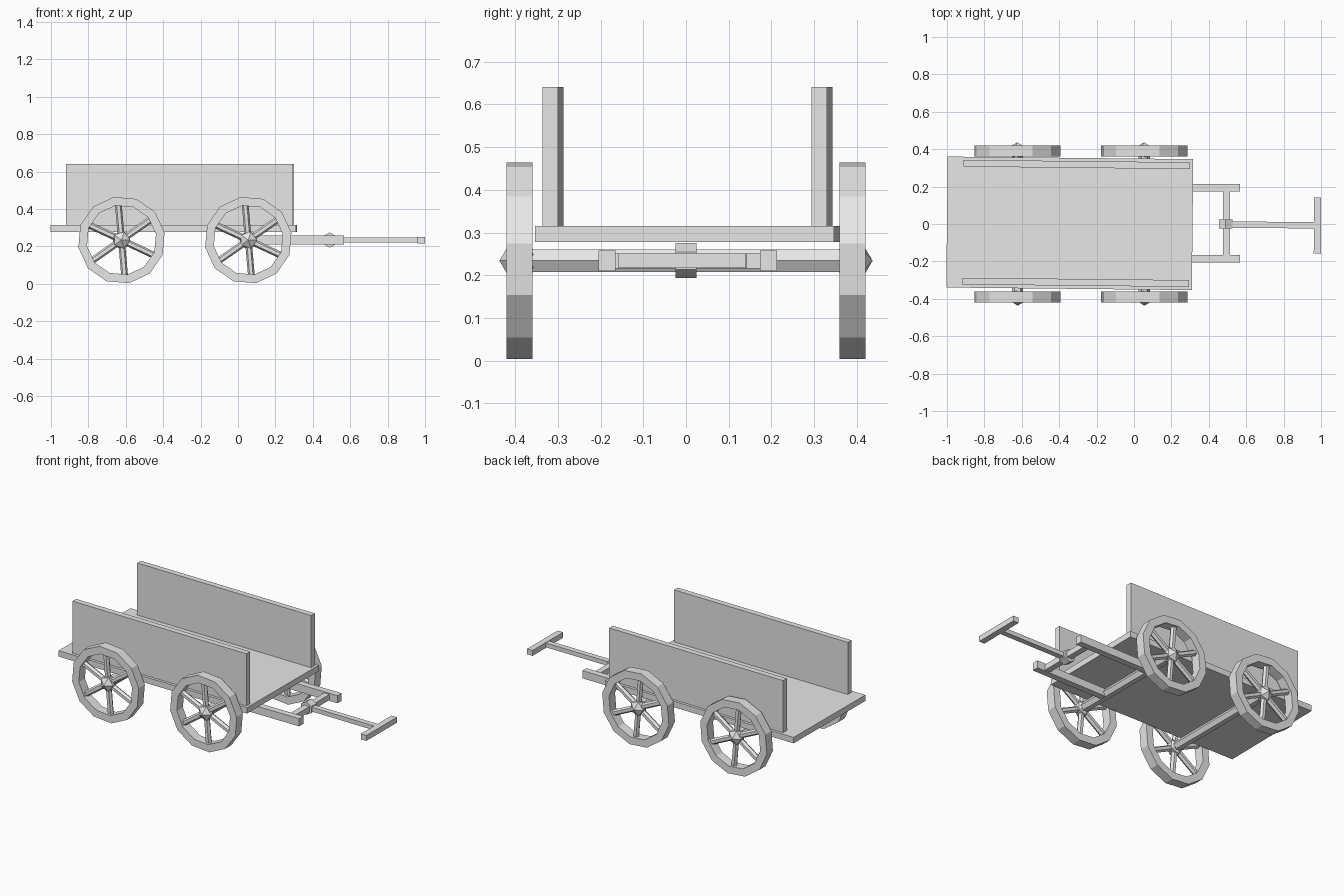
import bpy
import bmesh
from math import radians, pi, cos, sin
from mathutils import Matrix, Vector

cube = bpy.data.objects.get("Cube")
if cube:
    bpy.data.objects.remove(cube, do_unlink=True)

GREY = (0.8, 0.8, 0.8, 1)
mat = bpy.data.materials.new("plain_grey")
mat.use_nodes = True
mat.diffuse_color = GREY
mat.node_tree.nodes["Principled BSDF"].inputs["Base Color"].default_value = GREY


def finish(name, bm):
    bmesh.ops.recalc_face_normals(bm, faces=bm.faces)
    mesh = bpy.data.meshes.new(name)
    bm.to_mesh(mesh)
    bm.free()
    mesh.materials.append(mat)
    obj = bpy.data.objects.new(name, mesh)
    bpy.context.collection.objects.link(obj)
    return obj


def box(name, x, y, z, turn=0):
    """Box from three (low, high) ranges, turned about the world z axis."""
    bm = bmesh.new()
    spans = (x, y, z)
    centre = Matrix.Translation([(a + b) / 2 for a, b in spans])
    size = Matrix.Diagonal([b - a for a, b in spans] + [1])
    spin = Matrix.Rotation(radians(turn), 4, "Z")
    bmesh.ops.create_cube(bm, size=1, matrix=spin @ centre @ size)
    return finish(name, bm)


def rod(name, start, end, radius, roll=0):
    """Six-sided rod between two points."""
    start, end = Vector(start), Vector(end)
    bm = bmesh.new()
    aim = (end - start).to_track_quat("Z", "Y").to_matrix().to_4x4()
    place = Matrix.Translation((start + end) / 2) @ aim @ Matrix.Rotation(radians(roll), 4, "Z")
    bmesh.ops.create_cone(bm, cap_ends=True, segments=6, radius1=radius, radius2=radius,
                          depth=(end - start).length, matrix=place)
    return finish(name, bm)


def rim(name, x, y, z, outer, inner, width, sides=12):
    """Faceted ring around the y axis."""
    bm = bmesh.new()
    rings = []
    for i in range(sides):
        a = 2 * pi * i / sides + radians(10)
        rings.append([bm.verts.new((x + r * cos(a), y + d * width / 2, z + r * sin(a)))
                      for r, d in ((outer, -1), (outer, 1), (inner, 1), (inner, -1))])
    for i, ring in enumerate(rings):
        after = rings[(i + 1) % sides]
        for k in range(4):
            n = (k + 1) % 4
            bm.faces.new((ring[k], ring[n], after[n], after[k]))
    return finish(name, bm)


def hub(name, x, y, z):
    """Faceted hub with a point facing outward."""
    bm = bmesh.new()
    place = (Matrix.Translation((x, y, z)) @ Matrix.Rotation(pi / 2, 4, "X")
             @ Matrix.Diagonal((0.052, 0.052, 0.047, 1)))
    bmesh.ops.create_icosphere(bm, subdivisions=1, radius=1, matrix=place)
    return finish(name, bm)


# Bed and side boards, very slightly skewed
SKEW = -0.6
box("bed", (-1.0, 0.313), (-0.35, 0.35), (0.278, 0.315), SKEW)
for label, y in (("right", -0.315), ("left", 0.315)):
    box(label + "_side_board", (-0.915, 0.297), (y - 0.018, y + 0.018), (0.315, 0.641), SKEW)

# Wheels and axles
AXLE_Z, RADIUS = 0.234, 0.234
for end, x in (("rear", -0.623), ("front", 0.055)):
    rod(end + "_axle", (x, -0.39, AXLE_Z), (x, 0.39, AXLE_Z), 0.03, roll=30)
    for side, y in (("right", -0.39), ("left", 0.39)):
        name = f"{end}_{side}_"
        rim(name + "rim", x, y, AXLE_Z, RADIUS, 0.187, 0.06)
        hub(name + "hub", x, y, AXLE_Z)
        for k in range(6):
            a = radians(95 + 60 * k)
            tip = (x + 0.195 * cos(a), y, AXLE_Z + 0.195 * sin(a))
            rod(f"{name}spoke_{k + 1}", (x, y, AXLE_Z), tip, 0.018)

# Draw frame
for label, y in (("right", -0.185), ("left", 0.193)):
    box(label + "_frame_rail", (0.045, 0.567), (y - 0.02, y + 0.02), (0.21, 0.258))
box("frame_crossbar", (0.475, 0.512), (-0.17, 0.18), (0.216, 0.251))
rod("pivot", (0.49, -0.025, AXLE_Z), (0.49, 0.025, AXLE_Z), 0.041)

# Pull handle
box("handle_shaft", (0.49, 0.97), (-0.017, 0.017), (0.221, 0.248), -0.4)
box("handle_grip", (0.962, 1.0), (-0.152, 0.148), (0.217, 0.251), -0.4)
